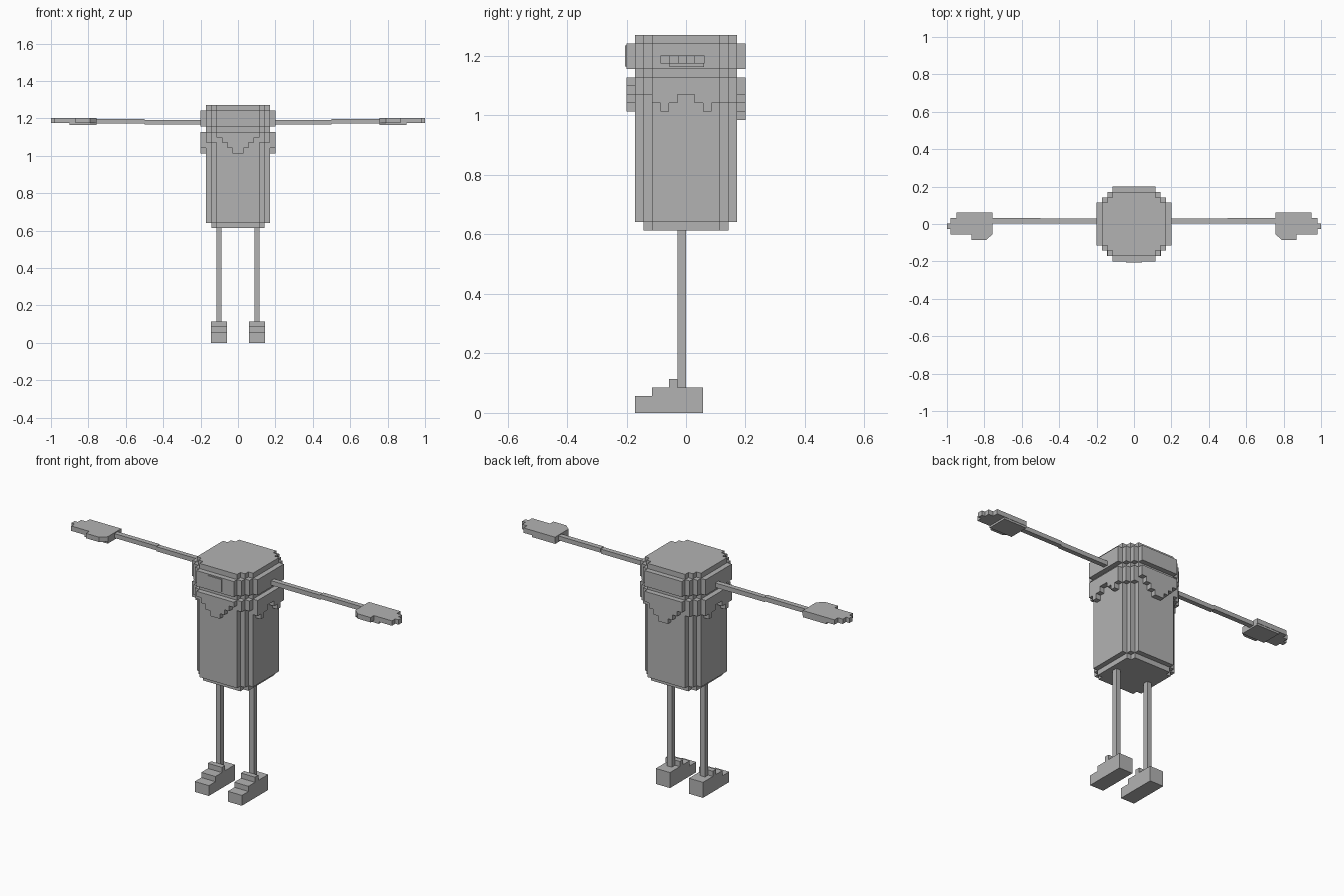
import bpy, bmesh, math

if "Cube" in bpy.data.objects:
    bpy.data.objects.remove(bpy.data.objects["Cube"])

U = 2 / 70  # size of one block
gray = bpy.data.materials.new("gray")
gray.diffuse_color = (0.45, 0.45, 0.45, 1)
gray.use_nodes = True
gray.node_tree.nodes["Principled BSDF"].inputs["Base Color"].default_value = gray.diffuse_color


def finish(bm, name):
    mesh = bpy.data.meshes.new(name)
    bmesh.ops.recalc_face_normals(bm, faces=bm.faces)
    bm.to_mesh(mesh)
    bm.free()
    mesh.materials.append(gray)
    ob = bpy.data.objects.new(name, mesh)
    bpy.context.collection.objects.link(ob)
    return ob


def blocks(name, inside, lo, hi, origin):
    """Skin of all unit cells for which inside(i, j, k) is true."""
    cells = {(i, j, k) for i in range(lo[0], hi[0]) for j in range(lo[1], hi[1])
             for k in range(lo[2], hi[2]) if inside(i, j, k)}
    bm = bmesh.new()
    for c in cells:
        for axis in range(3):
            for side in (0, 1):
                nb = list(c)
                nb[axis] += 2 * side - 1
                if tuple(nb) in cells:
                    continue
                quad = []
                for s, t in ((0, 0), (1, 0), (1, 1), (0, 1)):
                    p = list(c)
                    p[axis] += side
                    p[(axis + 1) % 3] += s
                    p[(axis + 2) % 3] += t
                    quad.append(bm.verts.new([p[n] * U + origin[n] for n in range(3)]))
                bm.faces.new(quad if side else quad[::-1])
    bmesh.ops.remove_doubles(bm, verts=bm.verts, dist=1e-4)
    bmesh.ops.dissolve_limit(bm, angle_limit=math.radians(1), verts=bm.verts, edges=bm.edges)
    return finish(bm, name)


def prism(name, outline, z0, z1, flip=1):
    """Flat outline in x and y, pulled up from z0 to z1."""
    bm = bmesh.new()
    base = bm.faces.new([bm.verts.new((x * flip, y, z0)) for x, y in outline])
    top = bmesh.ops.extrude_face_region(bm, geom=[base])
    for v in top["geom"]:
        if isinstance(v, bmesh.types.BMVert):
            v.co.z = z1
    return finish(bm, name)


def box(name, x0, x1, y0, y1, z0, z1, flip=1):
    return prism(name, [(x0, y0), (x1, y0), (x1, y1), (x0, y1)], z0, z1, flip)


# Body: rounded block column with head band and jagged collar
SIDE_HEM = (15, 14, 15, 16, 16, 15, 14, 15)


def collar_hem(x, y):
    if abs(x) < 4:
        return (13.5 if y < 0 else 12.5) + abs(x)
    if abs(y) < 4:
        return SIDE_HEM[int(y + 3.5)]
    return 16 if y < 0 else 15


def body_cell(i, j, k):
    x, y = i + 0.5, j + 0.5
    if k == 0:
        r = 5
    elif 19 <= k <= 21 or (k <= 17 and k >= collar_hem(x, y)):
        r = 7
    else:
        r = 6
    return max(abs(x), abs(y)) < r and abs(x) + abs(y) <= r + 3


blocks("body", body_cell, (-7, -7, 0), (7, 7, 23), (0, 0, 0.613))

# Thin plate on the front of the head band
box("face_plate", -0.043, 0.043, -0.205, -0.199, 1.165, 1.235)


# Feet: three steps rising to the ankle
def foot_cell(i, j, k):
    return k < 2 or (k == 2 and j >= -4) or (k == 3 and j == -2)


for s, side in ((1, "right"), (-1, "left")):
    blocks(side + "_foot", foot_cell, (0, -6, 0), (3, 2, 4),
           (s * 0.101 - 1.5 * U, 0, 0))
    # Legs
    box(side + "_leg", 0.087, 0.116, -0.028, 0, 0.086, 0.614, s)
    # Arms in two lengths
    box(side + "_upper_arm", 0.195, 0.50, 0.003, 0.03, 1.167, 1.192, s)
    box(side + "_forearm", 0.50, 0.76, 0.003, 0.031, 1.172, 1.196, s)
    # Hands: stepped fingers with a thicker palm below
    prism(side + "_hand", [(0.757, -0.055), (0.79, -0.085), (0.87, -0.085), (0.87, -0.056),
                           (0.98, -0.056), (0.98, -0.027), (1.0, -0.027), (1.0, 0.002),
                           (0.98, 0.002), (0.98, 0.031), (0.95, 0.031), (0.95, 0.062),
                           (0.757, 0.062)], 1.174, 1.201, s)
    box(side + "_palm", 0.757, 0.90, -0.056, 0.06, 1.163, 1.174, s)
